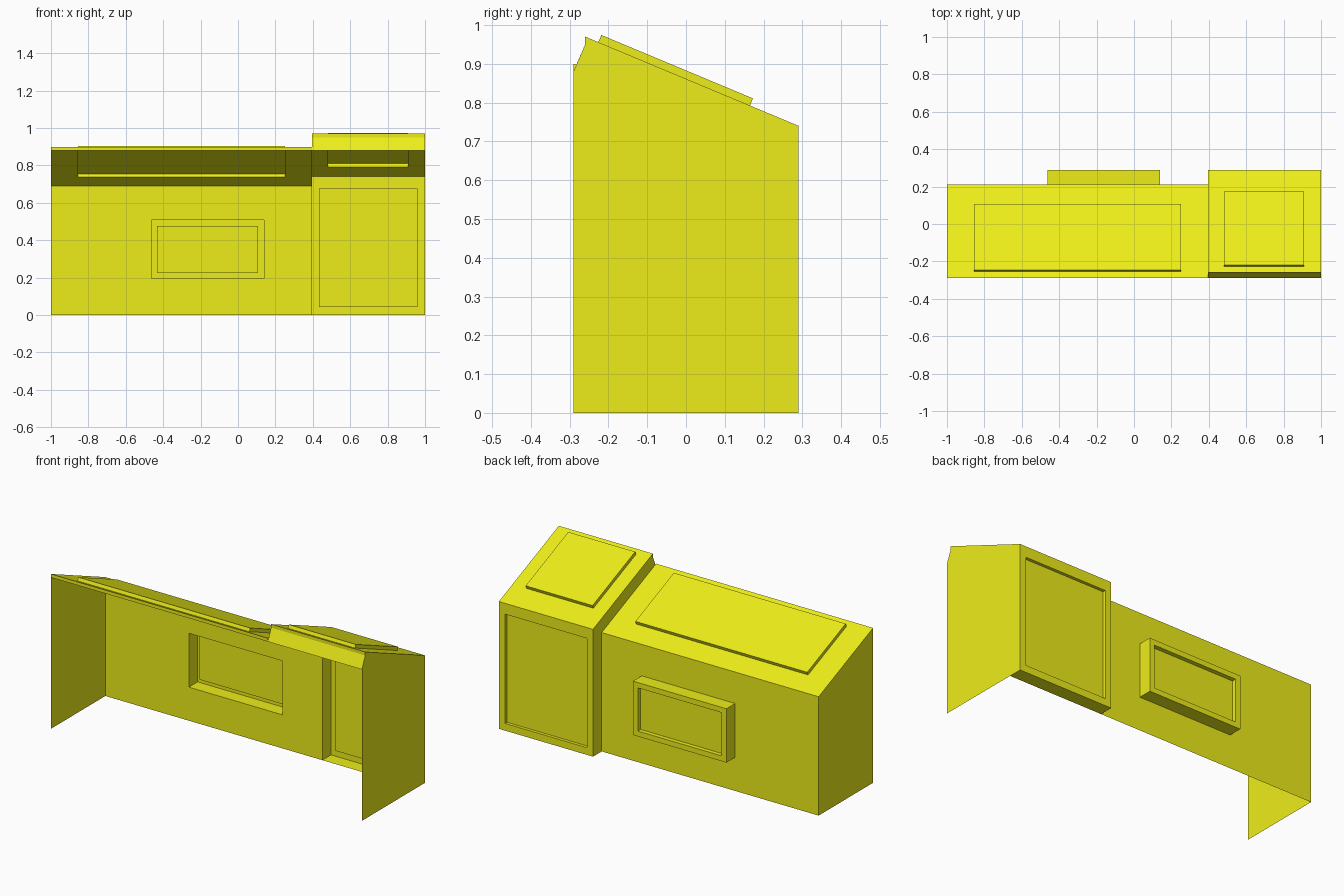
import bpy
from mathutils import Vector

if "Cube" in bpy.data.objects:
    bpy.data.objects.remove(bpy.data.objects["Cube"])

yellow = bpy.data.materials.new("yellow_paint")
yellow.diffuse_color = (0.85, 0.85, 0.01, 1)
yellow.use_nodes = True
yellow.node_tree.nodes["Principled BSDF"].inputs["Base Color"].default_value = yellow.diffuse_color

# Main plan positions
X0, XM, X1 = -1.0, 0.395, 1.0
FRONT, MAIN_BACK, BAY_BACK = -0.29, 0.21, 0.29
SLOPE = -0.418
NORMAL = Vector((0, -SLOPE, 1)).normalized()


def main_z(y):
    return 0.90 + SLOPE * (y - FRONT)


def bay_z(y):
    return 0.97 + SLOPE * (y + 0.26)


def make(name, verts, faces):
    mesh = bpy.data.meshes.new(name)
    mesh.from_pydata(verts, [], faces)
    mesh.materials.append(yellow)
    obj = bpy.data.objects.new(name, mesh)
    bpy.context.collection.objects.link(obj)
    return obj


def stepped_panel(name, place, rings, flip=False):
    """Bridge nested rectangles (u0, v0, u1, v1, depth) and cap the last."""
    verts, faces = [], []
    for u0, v0, u1, v1, d in rings:
        verts += [place(u, v, d) for u, v in ((u0, v0), (u1, v0), (u1, v1), (u0, v1))]
    for r in range(len(rings) - 1):
        for k in range(4):
            a, b = 4 * r + k, 4 * r + (k + 1) % 4
            faces.append((a, b, b + 4, a + 4))
    n = len(verts)
    faces.append((n - 4, n - 3, n - 2, n - 1))
    if flip:
        faces = [f[::-1] for f in faces]
    make(name, verts, faces)


def side_sheet(name, x, profile, flip=False):
    """Flat sheet at a given x from a (y, z) outline."""
    face = tuple(range(len(profile)))
    make(name, [(x, y, z) for y, z in profile], [face[::-1] if flip else face])


def on_roof(height):
    return lambda u, y, d: Vector((u, y, height(y))) + NORMAL * d


def on_back(y):
    return lambda u, z, d: Vector((u, y + d, z))


# Sloping roofs with raised hatches
main_hatch = (-0.855, -0.253, 0.25, 0.10)
stepped_panel("main_roof", on_roof(main_z), [
    (X0, FRONT, XM, MAIN_BACK, 0), (*main_hatch, 0), (*main_hatch, 0.02)])
bay_hatch = (0.48, -0.226, 0.91, 0.165)
stepped_panel("bay_roof", on_roof(bay_z), [
    (XM, -0.26, X1, BAY_BACK, 0), (*bay_hatch, 0), (*bay_hatch, 0.02)])

# Back walls: projecting window box and recessed bay panel
box, pane = (-0.463, 0.195, 0.138, 0.508), (-0.432, 0.226, 0.107, 0.477)
stepped_panel("main_back_wall", on_back(MAIN_BACK), [
    (X0, 0, XM, main_z(MAIN_BACK), 0), (*box, 0), (*box, 0.08),
    (*pane, 0.08), (*pane, 0.055)], flip=True)
bay_pane = (0.433, 0.042, 0.96, 0.677)
stepped_panel("bay_back_wall", on_back(BAY_BACK), [
    (XM, 0, X1, bay_z(BAY_BACK), 0), (*bay_pane, 0), (*bay_pane, -0.018)], flip=True)

# Side walls
side_sheet("left_wall", X0, [(FRONT, 0), (MAIN_BACK, 0), (MAIN_BACK, main_z(MAIN_BACK)),
                             (FRONT, main_z(FRONT))], flip=True)
side_sheet("right_wall", X1, [(FRONT, 0), (BAY_BACK, 0), (BAY_BACK, bay_z(BAY_BACK)),
                              (-0.26, 0.97), (-0.26, 0.95), (FRONT, 0.88)])
side_sheet("bay_return_wall", XM, [(MAIN_BACK, 0), (BAY_BACK, 0), (BAY_BACK, bay_z(BAY_BACK)),
                                   (MAIN_BACK, bay_z(MAIN_BACK))], flip=True)
side_sheet("roof_step_wall", XM, [(-0.283, 0.897), (MAIN_BACK, main_z(MAIN_BACK)),
                                  (MAIN_BACK, bay_z(MAIN_BACK)), (-0.26, 0.97),
                                  (-0.26, 0.95)], flip=True)

# Front lips under the roof edges
make("main_front_lip",
     [(X0, FRONT, 0.88), (XM, FRONT, 0.88), (XM, FRONT, 0.90), (X0, FRONT, 0.90)],
     [(0, 1, 2, 3)])
make("bay_front_lip",
     [(x, y, z) for y, z in ((FRONT, 0.88), (-0.26, 0.95), (-0.26, 0.97)) for x in (XM, X1)],
     [(0, 1, 3, 2), (2, 3, 5, 4)])

# Floor strip of the bay
make("bay_floor",
     [(XM, MAIN_BACK, 0), (XM, BAY_BACK, 0), (X1, BAY_BACK, 0), (X1, MAIN_BACK, 0)],
     [(0, 1, 2, 3)])
